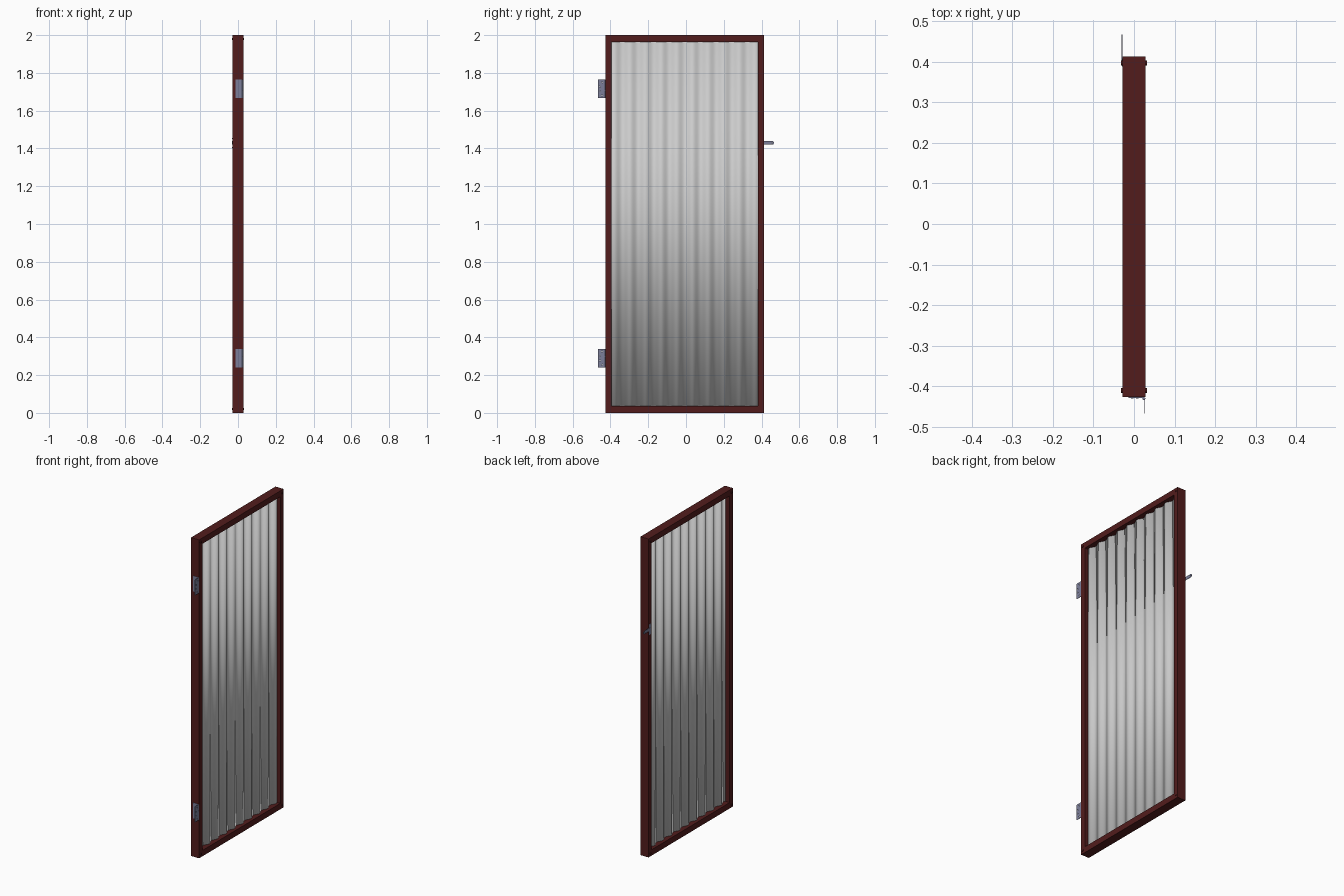
import bpy, bmesh, math
from mathutils import Matrix

if "Cube" in bpy.data.objects:
    bpy.data.objects.remove(bpy.data.objects["Cube"])


def material(name, rgb):
    m = bpy.data.materials.new(name)
    m.diffuse_color = (*rgb, 1)
    m.use_nodes = True
    m.node_tree.nodes["Principled BSDF"].inputs["Base Color"].default_value = m.diffuse_color
    return m


RED = material("dark_red_paint", (0.085, 0.012, 0.012))
STEEL = material("steel", (0.2, 0.21, 0.32))
SHEET = material("sheet_metal", (0.55, 0.55, 0.55))


def finish(name, bm, mat):
    bmesh.ops.recalc_face_normals(bm, faces=bm.faces[:])
    me = bpy.data.meshes.new(name)
    bm.to_mesh(me)
    bm.free()
    ob = bpy.data.objects.new(name, me)
    bpy.context.collection.objects.link(ob)
    if mat:
        me.materials.append(mat)
    return ob


def smooth(ob):
    bpy.ops.object.select_all(action='DESELECT')
    ob.select_set(True)
    bpy.context.view_layer.objects.active = ob
    bpy.ops.object.shade_smooth_by_angle(angle=math.radians(35))


def prism(name, outline, x0, x1, mat):
    """Outline in the yz plane, extruded along x."""
    bm = bmesh.new()
    face = bm.faces.new([bm.verts.new((x0, y, z)) for y, z in outline])
    ext = bmesh.ops.extrude_face_region(bm, geom=[face])
    bmesh.ops.translate(bm, vec=(x1 - x0, 0, 0),
                        verts=[v for v in ext["geom"] if isinstance(v, bmesh.types.BMVert)])
    return finish(name, bm, mat)


def box(name, lo, hi, mat):
    (x0, y0, z0), (x1, y1, z1) = lo, hi
    return prism(name, [(y0, z0), (y1, z0), (y1, z1), (y0, z1)], x0, x1, mat)


def cylinder(name, centre, r, length, axis, mat, n=16):
    rot = {'X': Matrix.Rotation(math.pi / 2, 4, 'Y'),
           'Y': Matrix.Rotation(math.pi / 2, 4, 'X'), 'Z': Matrix()}[axis]
    bm = bmesh.new()
    bmesh.ops.create_cone(bm, cap_ends=True, segments=n, radius1=r, radius2=r,
                          depth=length, matrix=Matrix.Translation(centre) @ rot)
    ob = finish(name, bm, mat)
    smooth(ob)
    return ob


# Mitred frame
Y0, Y1, H, D = -0.426, 0.412, 2.0, 0.028
SW, RW = 0.032, 0.037
outer = [(Y0, 0), (Y1, 0), (Y1, H), (Y0, H)]
inner = [(Y0 + SW, RW), (Y1 - SW, RW), (Y1 - SW, H - RW), (Y0 + SW, H - RW)]
for i, name in enumerate(["bottom_rail", "latch_stile", "top_rail", "hinge_stile"]):
    j = (i + 1) % 4
    prism(name, [outer[i], outer[j], inner[j], inner[i]], -D, D, RED)

# Corrugated sheet
bm = bmesh.new()
ya, yb, waves, steps = Y0 + SW - 0.006, Y1 - SW + 0.006, 9.5, 114
prev = None
for k in range(steps + 1):
    t = k / steps
    x = 0.008 * math.sin(2 * math.pi * waves * t)
    cur = [bm.verts.new((x, ya + (yb - ya) * t, z)) for z in (RW - 0.006, H - RW + 0.006)]
    if prev:
        bm.faces.new((prev[0], cur[0], cur[1], prev[1]))
    prev = cur
panel = finish("corrugated_panel", bm, SHEET)
solid = panel.modifiers.new("thickness", 'SOLIDIFY')
solid.thickness, solid.offset = 0.0015, 0
smooth(panel)

# Corner bolts through the frame
for y in (Y0 + SW / 2, Y1 - SW / 2):
    for z in (0.02, H - 0.02):
        cylinder("corner_bolt", (0, y, z), 0.006, 2 * D + 0.009, 'X', RED, 12)


def drill(ob, holes, axis):
    for i, c in enumerate(holes):
        cut = cylinder("hole_cutter", c, 0.003, 0.02, axis, None, 12)
        cut.hide_render = True
        cut.hide_set(True)
        mod = ob.modifiers.new("hole", 'BOOLEAN')
        mod.operation, mod.solver, mod.object = 'DIFFERENCE', 'EXACT', cut


# Hinges: one leaf on the stile edge, one standing free
for zc in (0.29, 1.715):
    h = 0.049
    fixed = box("hinge_fixed_leaf", (-0.014, Y0 - 0.002, zc - h), (0.025, Y0, zc + h), STEEL)
    free = box("hinge_free_leaf", (0.0255, -0.466, zc - h), (0.0275, Y0 - 0.003, zc + h), STEEL)
    offsets = [(0.006, -0.035), (-0.006, -0.012), (-0.006, 0.012), (0.006, 0.035)]
    drill(free, [(0.0265, -0.450 + a, zc + b) for a, b in offsets], 'X')
    for a, b in offsets:
        cylinder("hinge_screw", (0.002 + a, Y0 - 0.002, zc + b), 0.003, 0.002, 'Y', STEEL, 12)
    for k in range(5):
        cylinder("hinge_knuckle", (0.0245, Y0 - 0.004, zc + (k - 2) * 0.0196),
                 0.0035, 0.0188, 'Z', STEEL)
    cylinder("hinge_pin", (0.0245, Y0 - 0.004, zc), 0.002, 2 * h, 'Z', STEEL)

# Latch: mounting plate with a round-ended tongue past the stile
box("latch_plate", (-D - 0.0015, 0.388, 1.395), (-D, 0.408, 1.462), STEEL)
tip = [(0.456 + 0.010 * math.sin(a), 1.43 - 0.010 * math.cos(a))
       for a in (math.pi * k / 10 for k in range(11))]
tongue = prism("latch_tongue", [(0.392, 1.42)] + tip + [(0.392, 1.44)], -D - 0.003, -D - 0.0005, STEEL)
drill(tongue, [(-D - 0.002, 0.455, 1.43)], 'X')
for z in (1.405, 1.452):
    cylinder("latch_screw", (-D - 0.0015, 0.398, z), 0.003, 0.002, 'X', STEEL, 12)
